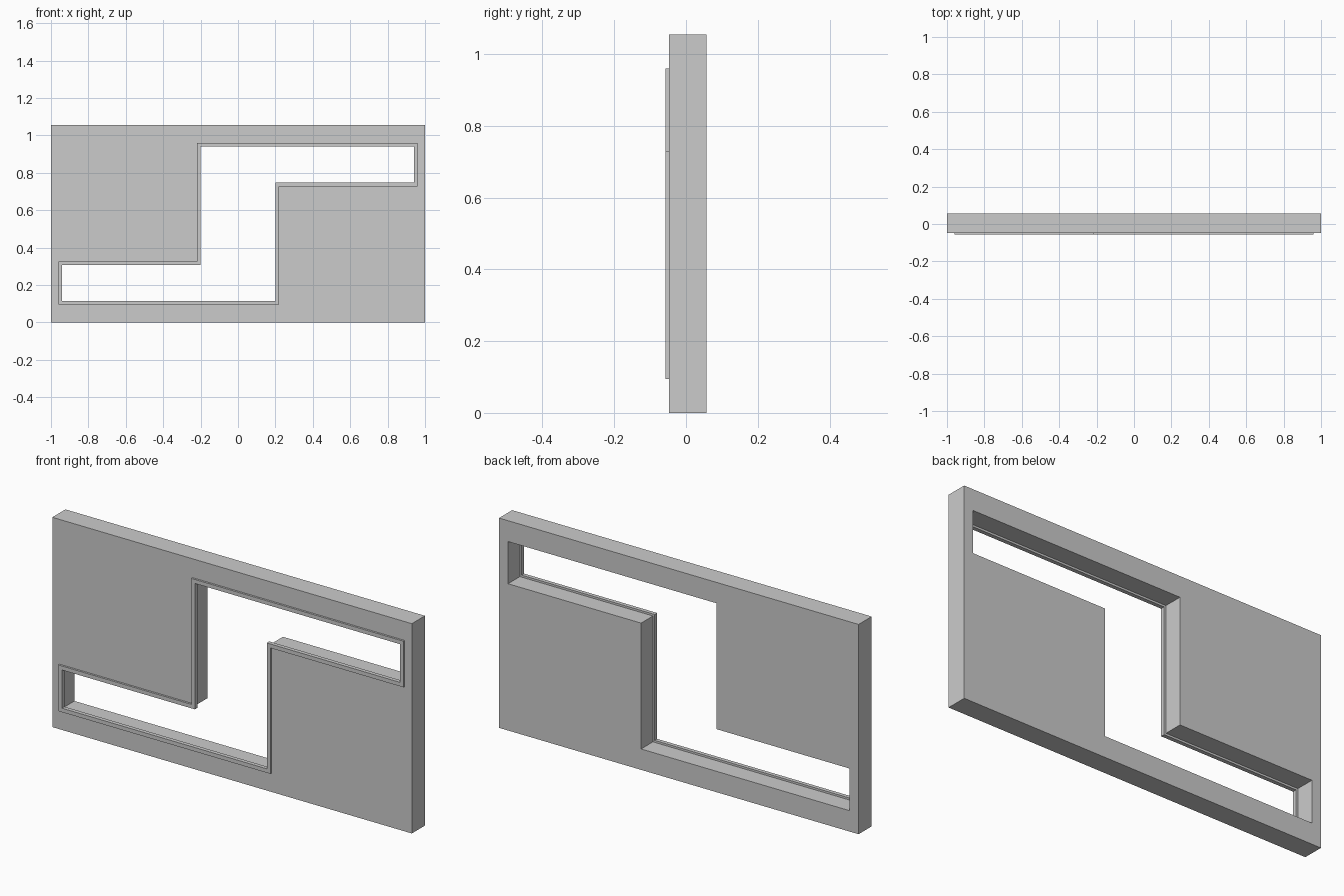
import bpy, bmesh
from mathutils import Vector

if "Cube" in bpy.data.objects:
    bpy.data.objects.remove(bpy.data.objects["Cube"])

HEIGHT = 1.055
FRONT, BACK = -0.047, 0.057
TRIM = 0.01  # half thickness of the square trim

# S-shaped opening in the x-z plane, half of it turned 180 degrees for the rest
half = [(-0.95, 0.317), (-0.95, 0.105), (0.21, 0.105), (0.21, 0.738)]
opening = [Vector(p) for p in half] + [Vector((-x, HEIGHT - z)) for x, z in half]


def offset(points, d):
    """Move every side of a right-angled counterclockwise outline outward by d."""
    result = []
    for i, p in enumerate(points):
        a = (p - points[i - 1]).normalized()
        b = (points[(i + 1) % len(points)] - p).normalized()
        result.append(p + d * Vector((a.y + b.y, -a.x - b.x)))
    return result


def plate_with_hole(name, outer, inner, y0, y1):
    """Fill between two outlines and extrude from y0 to y1."""
    bm = bmesh.new()
    for loop in (outer, inner):
        verts = [bm.verts.new((x, y0, z)) for x, z in loop]
        for i, v in enumerate(verts):
            bm.edges.new((verts[i - 1], v))
    bmesh.ops.triangle_fill(bm, use_beauty=True, edges=bm.edges[:], normal=(0, -1, 0))
    ext = bmesh.ops.extrude_face_region(bm, geom=bm.faces[:], use_keep_orig=True)
    moved = [g for g in ext["geom"] if isinstance(g, bmesh.types.BMVert)]
    bmesh.ops.translate(bm, verts=moved, vec=(0, y1 - y0, 0))
    bmesh.ops.recalc_face_normals(bm, faces=bm.faces[:])
    mesh = bpy.data.meshes.new(name)
    bm.to_mesh(mesh)
    bm.free()
    obj = bpy.data.objects.new(name, mesh)
    bpy.context.collection.objects.link(obj)
    return obj


# Wall panel with the stepped opening
panel = [(-1, 0), (1, 0), (1, HEIGHT), (-1, HEIGHT)]
plate_with_hole("wall_panel", panel, opening, FRONT, BACK)

# Square trim centred on the front edge of the opening
plate_with_hole("opening_trim", offset(opening, TRIM), offset(opening, -TRIM),
                FRONT - TRIM, FRONT + TRIM)
